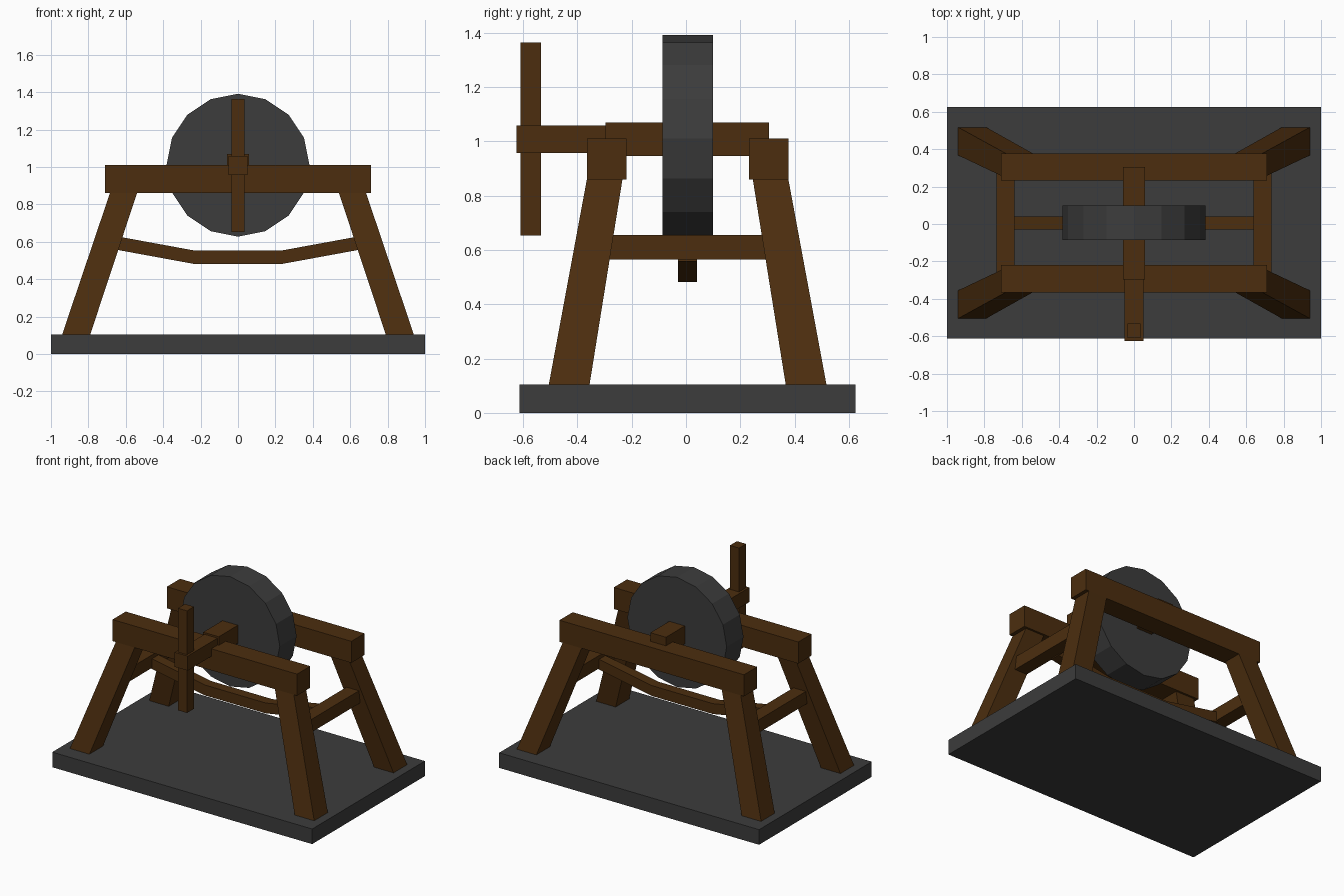
import bpy, bmesh, math
from mathutils import Matrix

if "Cube" in bpy.data.objects:
    bpy.data.objects.remove(bpy.data.objects["Cube"])


def material(name, rgb):
    m = bpy.data.materials.new(name)
    m.diffuse_color = (*rgb, 1)
    m.use_nodes = True
    m.node_tree.nodes["Principled BSDF"].inputs["Base Color"].default_value = m.diffuse_color
    return m


WOOD = material("dark brown wood", (0.072, 0.027, 0.0045))
STONE = material("dark grey stone", (0.045, 0.045, 0.045))


def finish(name, bm, mat):
    bmesh.ops.recalc_face_normals(bm, faces=bm.faces)
    me = bpy.data.meshes.new(name)
    bm.to_mesh(me)
    bm.free()
    me.materials.append(mat)
    ob = bpy.data.objects.new(name, me)
    bpy.context.collection.objects.link(ob)
    return ob


def loft(name, rings, mat):
    """Join a row of four-point cross-sections into a closed beam."""
    bm = bmesh.new()
    vs = [[bm.verts.new(p) for p in r] for r in rings]
    for a, b in zip(vs, vs[1:]):
        for i in range(4):
            j = (i + 1) % 4
            bm.faces.new((a[i], a[j], b[j], b[i]))
    bm.faces.new(vs[0])
    bm.faces.new(vs[-1])
    return finish(name, bm, mat)


def rect(x, y, z):
    return [(x[0], y[0], z), (x[1], y[0], z), (x[1], y[1], z), (x[0], y[1], z)]


def box(name, x, y, z, mat=WOOD):
    return loft(name, [rect(x, y, z[0]), rect(x, y, z[1])], mat)


CY = 0.006  # middle of the frame in y

# Stone base slab
box("base_slab", (-1, 1), (-0.613, 0.625), (0, 0.105), STONE)

# Rails, splayed legs and side crossbars
for sy, end in ((-1, "front"), (1, "back")):
    box(end + "_rail", (-0.71, 0.71), (CY + sy * 0.226, CY + sy * 0.371), (0.86, 1.01))
    for sx, side in ((-1, "left"), (1, "right")):
        foot = rect((sx * 0.79, sx * 0.94), (CY + sy * 0.361, CY + sy * 0.511), 0.105)
        top = rect((sx * 0.54, sx * 0.685), (CY + sy * 0.24, CY + sy * 0.371), 0.86)
        loft(f"{end}_{side}_leg", [foot, top], WOOD)
for sx, side in ((-1, "left"), (1, "right")):
    box(side + "_crossbar", (sx * 0.64, sx * 0.735), (-0.32, 0.332), (0.565, 0.655))

# Bent bar under the wheel
path = [(-0.65, 0.558), (-0.235, 0.482), (0.235, 0.482), (0.65, 0.558)]
loft("bent_lower_bar", [[(x, -0.03, z), (x, 0.041, z), (x, 0.041, z + 0.072), (x, -0.03, z + 0.072)]
                        for x, z in path], WOOD)

# Sixteen-sided grinding wheel
bm = bmesh.new()
bmesh.ops.create_cone(bm, cap_ends=True, segments=16, radius1=0.382, radius2=0.382, depth=0.185,
                      matrix=Matrix.Translation((0, 0.006, 1.01)) @ Matrix.Rotation(math.pi / 2, 4, 'X'))
finish("grinding_wheel", bm, STONE)

# Axle, crank arm and upright handle
box("axle", (-0.06, 0.06), (-0.297, 0.306), (0.945, 1.07))
box("crank_arm", (-0.05, 0.05), (-0.625, -0.28), (0.957, 1.058))
box("crank_handle", (-0.035, 0.035), (-0.61, -0.533), (0.653, 1.363))
